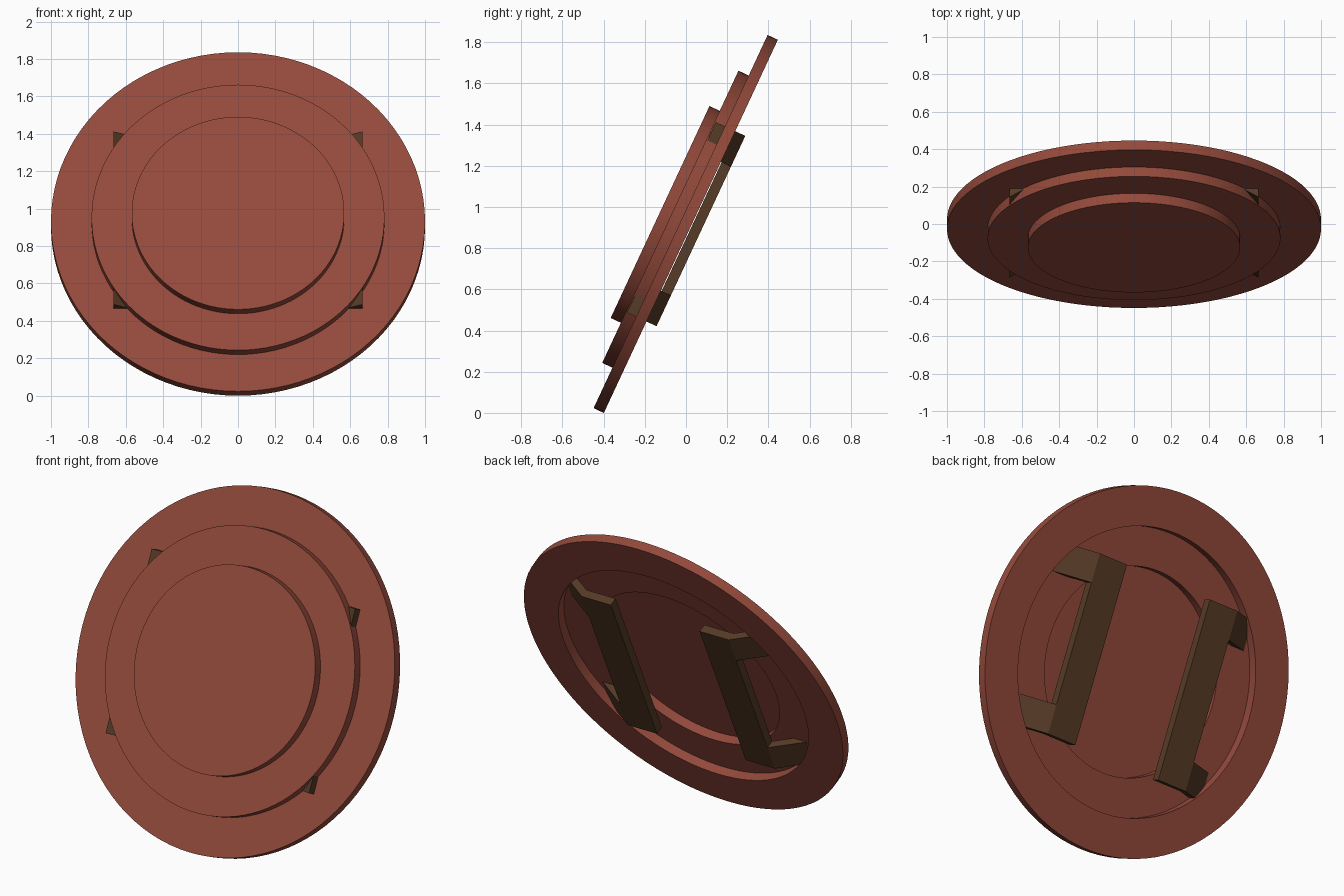
import bpy, bmesh, math
from mathutils import Matrix

if "Cube" in bpy.data.objects:
    bpy.data.objects.remove(bpy.data.objects["Cube"])

# Local frame: x across, y up along the shield face, z out of the front; then tilted back
TILT = Matrix.Translation((0, 0, 0.917)) @ Matrix.Rotation(math.radians(65), 4, 'X')
SEGMENTS = 96


def material(name, color):
    m = bpy.data.materials.new(name)
    m.diffuse_color = (*color, 1)
    m.use_nodes = True
    m.node_tree.nodes["Principled BSDF"].inputs["Base Color"].default_value = m.diffuse_color
    return m


red = material("brick red", (0.295, 0.068, 0.044))
brown = material("dark brown", (0.092, 0.043, 0.019))


def finish(name, bm, mat, smooth=False):
    bmesh.ops.recalc_face_normals(bm, faces=bm.faces)
    mesh = bpy.data.meshes.new(name)
    bm.to_mesh(mesh)
    bm.free()
    mesh.materials.append(mat)
    obj = bpy.data.objects.new(name, mesh)
    bpy.context.collection.objects.link(obj)
    obj.matrix_world = TILT
    if smooth:
        bpy.ops.object.select_all(action='DESELECT')
        obj.select_set(True)
        bpy.context.view_layer.objects.active = obj
        bpy.ops.object.shade_smooth_by_angle(angle=math.radians(30))


def plate(name, outer, inner, back, front):
    """Flat round plate, hollow in the middle when inner > 0."""
    bm = bmesh.new()

    def circle(r, z):
        return [bm.verts.new((r * math.cos(a), r * math.sin(a), z))
                for a in (math.tau * i / SEGMENTS for i in range(SEGMENTS))]

    loops = [circle(outer, back), circle(outer, front)]
    if inner:
        loops += [circle(inner, front), circle(inner, back)]
        loops.append(loops[0])
    else:
        for loop in loops:
            bm.faces.new(loop)
    for a, b in zip(loops, loops[1:]):
        for i in range(SEGMENTS):
            j = (i + 1) % SEGMENTS
            bm.faces.new((a[i], a[j], b[j], b[i]))
    finish(name, bm, red, smooth=True)


# Three stepped plates, open at the back
plate("outer_rim", 1.0, 0.783, -0.026, 0.029)
plate("middle_ring", 0.783, 0.568, 0.029, 0.084)
plate("center_disc", 0.568, 0, 0.084, 0.139)

# C-shaped handle: flat grip bar with two legs bending forward into the rim
OUTLINE = [(0.29, -0.51), (0.48, -0.51), (0.665, -0.51), (0.665, -0.345),
           (0.48, -0.345), (0.48, 0.345), (0.665, 0.345), (0.665, 0.51),
           (0.48, 0.51), (0.29, 0.51)]
PANELS = [(0, 1, 4, 5, 8, 9), (1, 2, 3, 4), (5, 6, 7, 8)]


def handle(name, side):
    bm = bmesh.new()
    layers = []
    for lift in (0, 0.05):
        layers.append([bm.verts.new((side * x, y, lift + (0.028 if x > 0.6 else -0.08)))
                       for x, y in OUTLINE])
        for p in PANELS:
            bm.faces.new([layers[-1][i] for i in p])
    back, front = layers
    for i in range(len(OUTLINE)):
        j = (i + 1) % len(OUTLINE)
        bm.faces.new((back[i], back[j], front[j], front[i]))
    finish(name, bm, brown)


handle("right_handle", 1)
handle("left_handle", -1)
